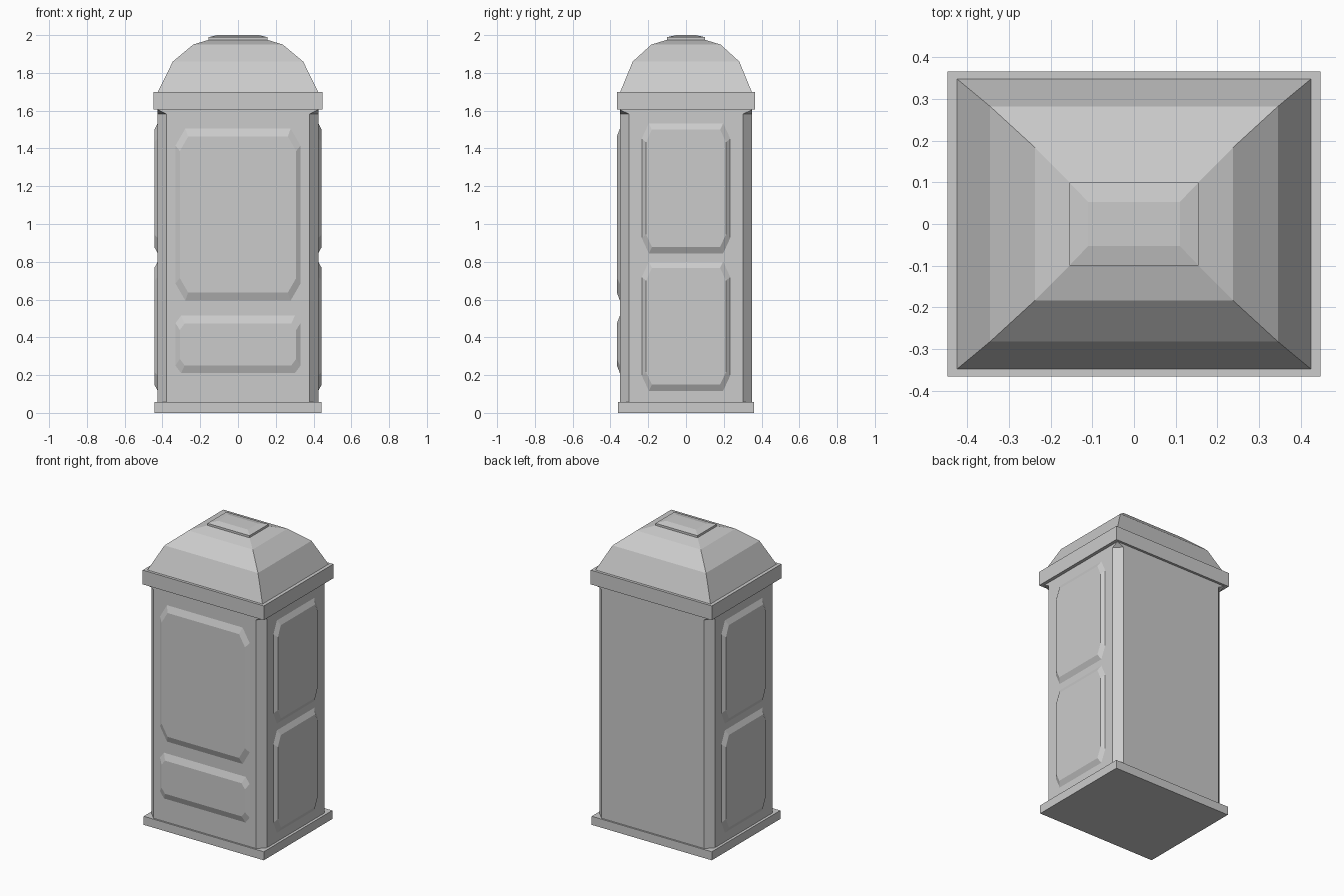
import bpy, bmesh, math
from mathutils import Matrix, Vector

if "Cube" in bpy.data.objects:
    bpy.data.objects.remove(bpy.data.objects["Cube"])


def loft(name, rings, matrix=Matrix()):
    """Loft rectangular rings (half_x, half_y, cut_x, cut_y, z) with cut corners."""
    bm = bmesh.new()
    loops = []
    for hx, hy, cx, cy, z in rings:
        pts = [(hx, -hy + cy), (hx, hy - cy), (hx - cx, hy), (-hx + cx, hy),
               (-hx, hy - cy), (-hx, -hy + cy), (-hx + cx, -hy), (hx - cx, -hy)]
        loops.append([bm.verts.new((x, y, z)) for x, y in pts])
    for a, b in zip(loops, loops[1:]):
        for i in range(8):
            j = (i + 1) % 8
            bm.faces.new((a[i], a[j], b[j], b[i]))
    bm.faces.new(loops[0][::-1])
    bm.faces.new(loops[-1])
    # merge uncut corners
    bmesh.ops.remove_doubles(bm, verts=bm.verts, dist=1e-5)
    bmesh.ops.recalc_face_normals(bm, faces=bm.faces)
    mesh = bpy.data.meshes.new(name)
    bm.to_mesh(mesh)
    bm.free()
    mesh.transform(matrix)
    obj = bpy.data.objects.new(name, mesh)
    bpy.context.collection.objects.link(obj)
    return obj


def panel(name, angle, wall, half_w, z0, z1, bevel_w, bevel_h, cut_w, cut_h, depth):
    """Raised bevelled panel; angle 0 faces the front."""
    hz = (z1 - z0) / 2
    m = (Matrix.Rotation(angle, 4, 'Z')
         @ Matrix.Translation(Vector((0, -wall, (z0 + z1) / 2)))
         @ Matrix.Rotation(math.pi / 2, 4, 'X'))
    return loft(name, [(half_w, hz, cut_w, cut_h, -0.005),
                       (half_w, hz, cut_w, cut_h, 0),
                       (half_w - bevel_w, hz - bevel_h, cut_w * 0.85, cut_h * 0.85, depth)], m)


# base plinth
loft("base", [(0.443, 0.361, 0, 0, 0), (0.443, 0.361, 0, 0, 0.057)])

# cabin body: chamfered corners that run out to square under the cornice
loft("body", [(0.425, 0.35, 0.046, 0.047, 0.057),
              (0.425, 0.35, 0.046, 0.047, 1.583),
              (0.425, 0.35, 0, 0, 1.605)])

# cornice
loft("cornice", [(0.447, 0.366, 0, 0, 1.605), (0.447, 0.366, 0, 0, 1.70)])

# hipped curved roof
loft("roof", [(x, y, 0, 0, z) for x, y, z in
              ((0.427, 0.35, 1.695), (0.345, 0.282, 1.86),
               (0.237, 0.183, 1.95), (0.155, 0.10, 1.975))])

# roof vent cap
loft("roof_cap", [(x, y, 0, 0, z) for x, y, z in
                  ((0.155, 0.10, 1.972), (0.155, 0.10, 1.989), (0.11, 0.053, 2.0))])

# front door panels
panel("door_panel_upper", 0, 0.35, 0.331, 0.595, 1.505, 0.023, 0.042, 0.052, 0.09, 0.016)
panel("door_panel_lower", 0, 0.35, 0.331, 0.21, 0.515, 0.023, 0.042, 0.03, 0.04, 0.016)

# side wall panels
for side, ang in (("right", math.pi / 2), ("left", -math.pi / 2)):
    for part, z0, z1 in (("lower", 0.117, 0.80), ("upper", 0.845, 1.533)):
        panel(f"{side}_panel_{part}", ang, 0.425, 0.234, z0, z1,
              0.022, 0.033, 0.037, 0.08, 0.018)
